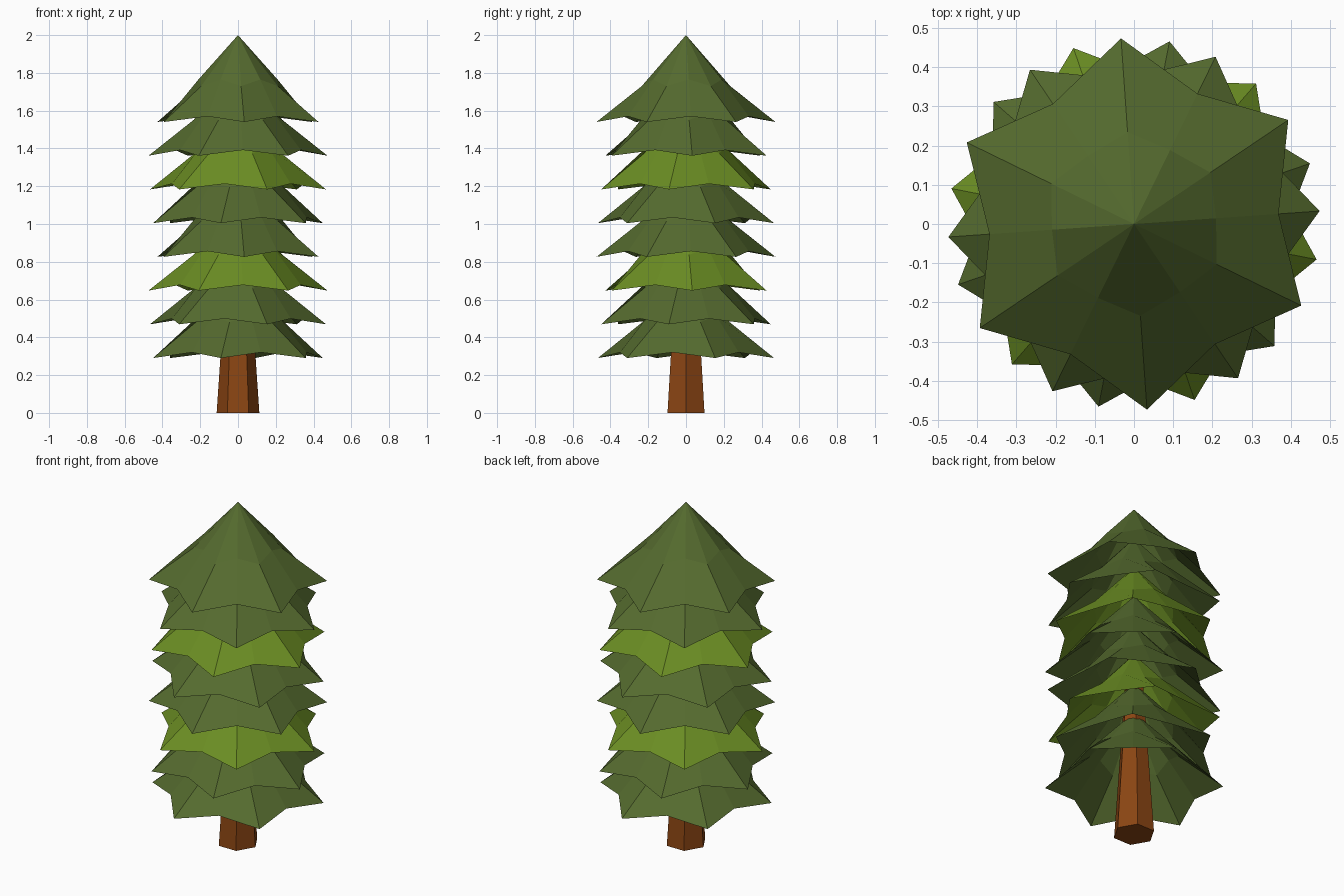
import bpy, bmesh
from math import cos, sin, radians

if "Cube" in bpy.data.objects:
    bpy.data.objects.remove(bpy.data.objects["Cube"])


def material(name, color):
    m = bpy.data.materials.new(name)
    m.diffuse_color = (*color, 1)
    m.use_nodes = True
    m.node_tree.nodes["Principled BSDF"].inputs["Base Color"].default_value = m.diffuse_color
    return m


dark = material("dark_needles", (0.091, 0.147, 0.028))
light = material("light_needles", (0.147, 0.270, 0.017))
bark = material("bark", (0.258, 0.060, 0.0065))


def branch_tier(name, apex_z, turn, mat):
    """Open star-shaped skirt: six drooping tips with notches between."""
    bm = bmesh.new()
    apex = bm.verts.new((0, 0, apex_z))
    # (radius, drop) at tips and at notches, for the middle and rim rings
    rings = []
    for tip, notch in (((0.235, 0.27), (0.21, 0.235)), ((0.475, 0.46), (0.37, 0.43))):
        ring = []
        for i in range(12):
            r, drop = notch if i % 2 else tip
            a = radians(turn + 30 * i)
            ring.append(bm.verts.new((r * cos(a), r * sin(a), apex_z - drop)))
        rings.append(ring)
    mid, rim = rings
    for i in range(12):
        j = (i + 1) % 12
        bm.faces.new((apex, mid[i], mid[j]))
        bm.faces.new((mid[i], rim[i], rim[j], mid[j]))
    mesh = bpy.data.meshes.new(name)
    bm.to_mesh(mesh)
    bm.free()
    mesh.materials.append(mat)
    obj = bpy.data.objects.new(name, mesh)
    bpy.context.collection.objects.link(obj)


# Eight tiers from the top down, each turned against its neighbour
turns = (34, 4, 49, 19)
for k in range(8):
    branch_tier(f"branch_tier_{k + 1}", 2 - 0.1785 * k, turns[k % 4],
                light if k in (2, 5) else dark)

# Six-sided tapering trunk running up through the tiers
height = 1.5
bpy.ops.mesh.primitive_cone_add(vertices=6, radius1=0.113, radius2=0.012, depth=height,
                                location=(0, 0, height / 2), rotation=(0, 0, radians(30)))
trunk = bpy.context.object
trunk.name = "trunk"
trunk.data.materials.append(bark)
